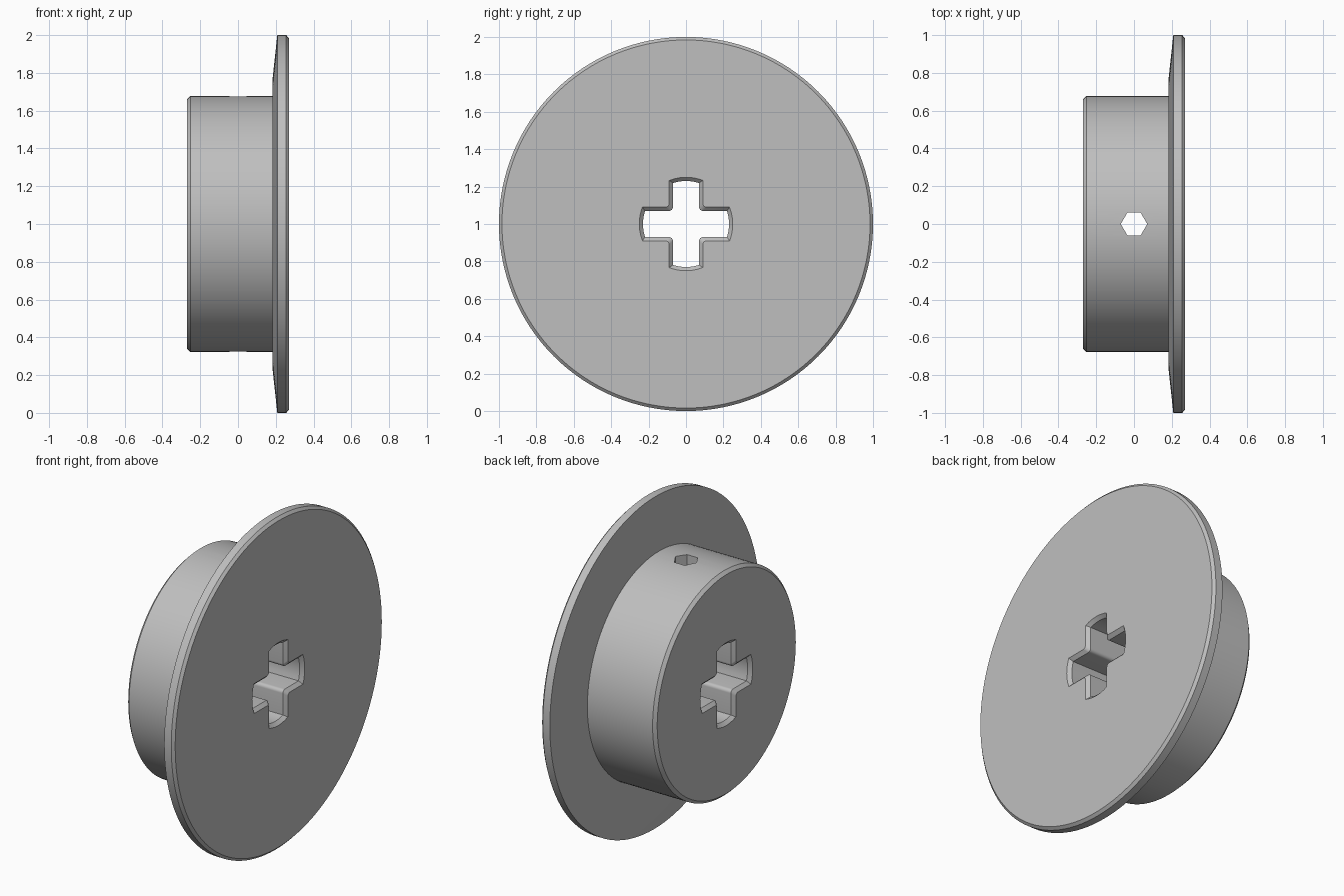
import bpy, bmesh
from math import sin, cos, asin, pi, radians

cube = bpy.data.objects.get("Cube")
if cube:
    bpy.data.objects.remove(cube, do_unlink=True)

grey = bpy.data.materials.new("mid_grey")
grey.use_nodes = True
colour = (0.52, 0.52, 0.52, 1)
grey.diffuse_color = colour
grey.node_tree.nodes["Principled BSDF"].inputs["Base Color"].default_value = colour


def loft(name, rings):
    """Skin matching closed rings of points and cap both ends."""
    bm = bmesh.new()
    loops = [[bm.verts.new(p) for p in ring] for ring in rings]
    n = len(loops[0])
    for a, b in zip(loops, loops[1:]):
        for i in range(n):
            j = (i + 1) % n
            bm.faces.new((a[i], a[j], b[j], b[i]))
    bm.faces.new(loops[0])
    bm.faces.new(loops[-1])
    bmesh.ops.recalc_face_normals(bm, faces=bm.faces)
    mesh = bpy.data.meshes.new(name)
    bm.to_mesh(mesh)
    bm.free()
    mesh.materials.append(grey)
    obj = bpy.data.objects.new(name, mesh)
    bpy.context.collection.objects.link(obj)
    return obj


def circle(x, r, n=128):
    return [(x, r * cos(2 * pi * i / n), 1 + r * sin(2 * pi * i / n)) for i in range(n)]


def cross(x, w, r, f=0.02, steps=6):
    """Four arms with arc ends of radius r and rounded inner corners."""
    half = asin(w / r)
    arm = []
    for i in range(steps + 1):
        a = half * (2 * i / steps - 1)
        arm.append((r * cos(a), r * sin(a)))
    for i in range(steps + 1):
        a = 1.5 * pi - 0.5 * pi * i / steps
        arm.append((w + f + f * cos(a), w + f + f * sin(a)))
    pts = []
    for k in range(4):
        c, s = cos(k * pi / 2), sin(k * pi / 2)
        pts += [(x, c * u - s * v, 1 + s * u + c * v) for u, v in arm]
    return pts


# Hub and flange turned as one profile
profile = [(-0.27, 0.66), (-0.252, 0.678), (0.183, 0.678), (0.183, 0.77),
           (0.208, 1.0), (0.255, 1.0), (0.27, 0.984)]
wheel = loft("flanged_wheel", [circle(x, r) for x, r in profile])

# Cross-shaped axle hole, flared at both faces
axle = loft("axle_hole_cutter", [cross(-0.29, 0.11, 0.27), cross(-0.25, 0.07, 0.23),
                                 cross(0.25, 0.07, 0.23), cross(0.29, 0.11, 0.27)])

# Hexagonal hole running straight through the hub
pin = loft("hex_hole_cutter", [[(0.07 * cos(k * pi / 3), 0.07 * sin(k * pi / 3), z)
                                for k in range(6)] for z in (0.2, 1.8)])

bpy.ops.object.select_all(action="DESELECT")
bpy.context.view_layer.objects.active = wheel
wheel.select_set(True)
for cutter in (axle, pin):
    cutter.hide_render = True
    mod = wheel.modifiers.new(cutter.name, "BOOLEAN")
    mod.operation = "DIFFERENCE"
    mod.solver = "EXACT"
    mod.object = cutter
    bpy.ops.object.modifier_apply(modifier=mod.name)
    bpy.data.objects.remove(cutter, do_unlink=True)

bpy.ops.object.shade_smooth_by_angle(angle=radians(25))
